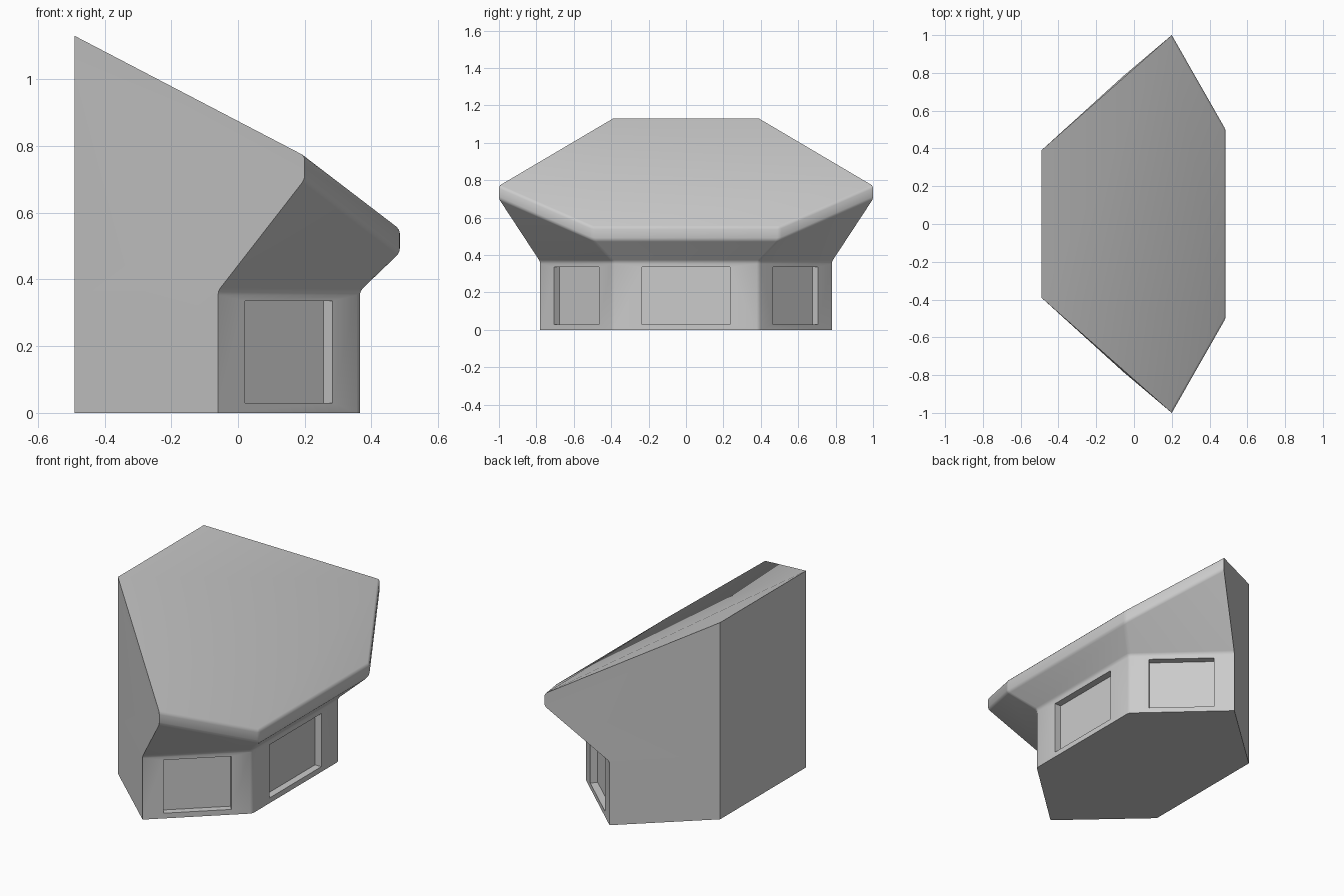
import bpy, bmesh, math
from mathutils import Matrix

if "Cube" in bpy.data.objects:
    bpy.data.objects.remove(bpy.data.objects["Cube"])


def add_object(name, bm):
    mesh = bpy.data.meshes.new(name)
    bmesh.ops.recalc_face_normals(bm, faces=bm.faces[:])
    bm.to_mesh(mesh)
    bm.free()
    obj = bpy.data.objects.new(name, mesh)
    bpy.context.collection.objects.link(obj)
    return obj


# Kiosk shell: half outlines (back, side, front corner) mirrored into hexagons
levels = [
    [(-.49, .39, 0), (-.06, .78, 0), (.365, .39, 0)],            # floor
    [(-.49, .39, .365), (-.06, .78, .365), (.365, .39, .365)],   # wall top
    [(-.49, .39, 1.06), (.2, 1, .70), (.485, .5, .48)],          # roof underside
    [(-.49, .39, 1.13), (.2, 1, .77), (.485, .5, .55)],          # roof top
]
bm = bmesh.new()
rings = []
for half in levels:
    pts = [(x, -y, z) for x, y, z in half] + half[::-1]
    rings.append([bm.verts.new(p) for p in pts])
for low, high in zip(rings, rings[1:]):
    for i in range(6):
        j = (i + 1) % 6
        bm.faces.new((low[i], low[j], high[j], high[i]))
bm.faces.new(rings[0][::-1])
bm.faces.new(rings[-1])

# Softened edges around the front walls, soffit and roof rim
front = {v for ring in rings for v in ring[2:4]}
soft = [e for e in bm.edges
        if (e.verts[0] in front or e.verts[1] in front)
        and max(v.co.z for v in e.verts) > .1]
bmesh.ops.bevel(bm, geom=soft, offset=.012, segments=2, profile=.5,
                affect='EDGES', clamp_overlap=True)
shell = add_object("kiosk_shell", bm)

# Window recesses cut into the three front walls
depth = .04
bm = bmesh.new()
side_angle = math.atan2(.425, .39)
for cx, cy, angle, width in [(.365, 0, 0, .47),
                             (.1525, .585, side_angle, .355),
                             (.1525, -.585, -side_angle, .355)]:
    place = (Matrix.Translation((cx, cy, .1825))
             @ Matrix.Rotation(angle, 4, 'Z')
             @ Matrix.Diagonal((depth * 2, width, .305, 1)))
    bmesh.ops.create_cube(bm, size=1, matrix=place)
cutter = add_object("window_cutter", bm)
cutter.hide_render = True
cutter.display_type = 'WIRE'
cut = shell.modifiers.new("windows", 'BOOLEAN')
cut.operation = 'DIFFERENCE'
cut.solver = 'EXACT'
cut.object = cutter

# Apply the cut, drop the helper and smooth the soft edges
bpy.context.view_layer.objects.active = shell
shell.select_set(True)
bpy.ops.object.modifier_apply(modifier=cut.name)
bpy.data.objects.remove(cutter, do_unlink=True)
bpy.ops.object.shade_smooth_by_angle(angle=math.radians(30))
